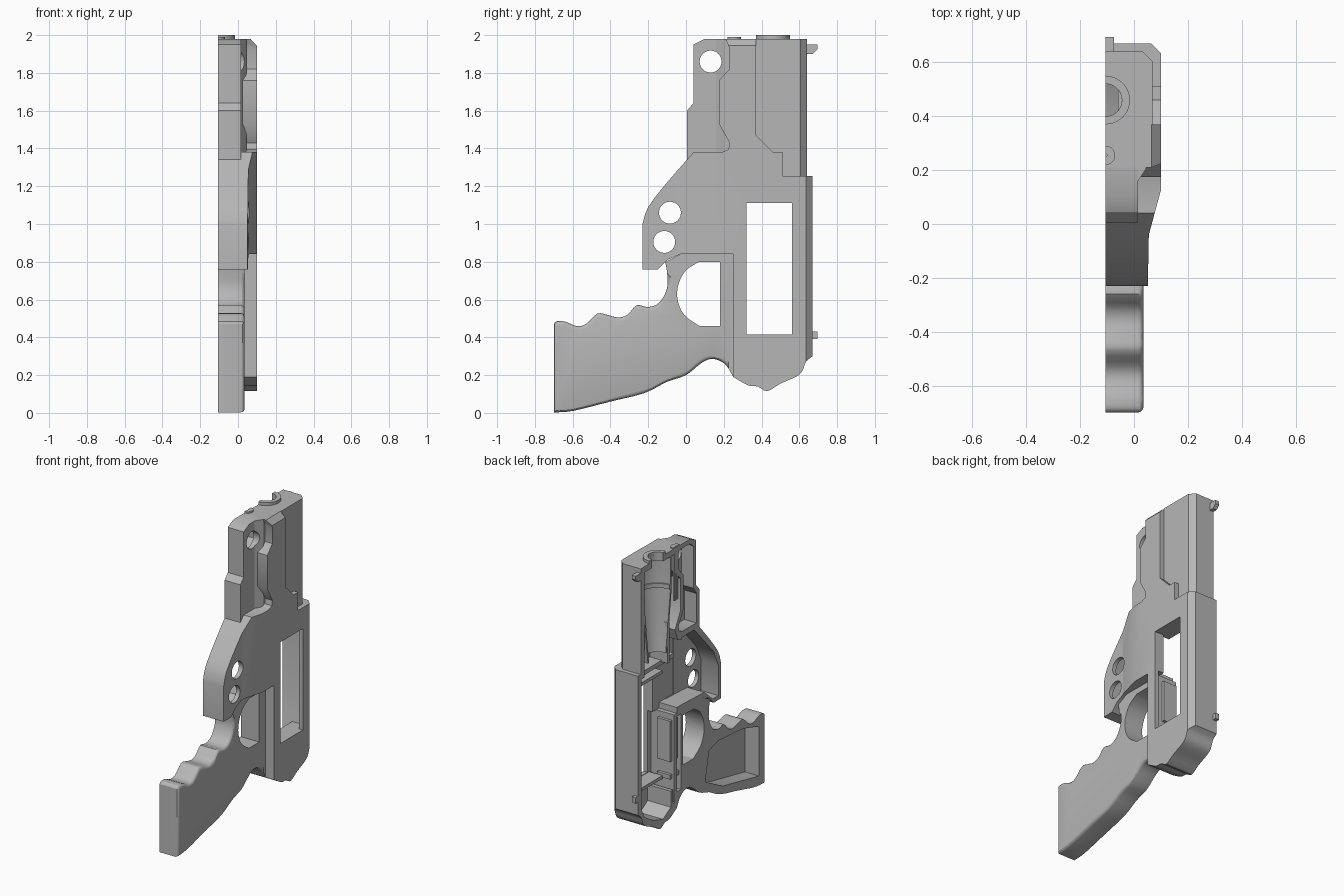
import bpy, bmesh, math
from mathutils import Vector

if "Cube" in bpy.data.objects:
    bpy.data.objects.remove(bpy.data.objects["Cube"])

grey = bpy.data.materials.new("matte grey")
grey.use_nodes = True
grey.diffuse_color = (0.47, 0.47, 0.47, 1)
grey.node_tree.nodes["Principled BSDF"].inputs["Base Color"].default_value = grey.diffuse_color

OPEN = -0.105    # plane of the open side
SKIN = 0.1       # plane of the outer side
SLIDE = 0.068    # plane of the recessed slide panel
parts = []


def finish(name, bm):
    bmesh.ops.recalc_face_normals(bm, faces=bm.faces)
    mesh = bpy.data.meshes.new(name)
    bm.to_mesh(mesh)
    bm.free()
    mesh.materials.append(grey)
    obj = bpy.data.objects.new(name, mesh)
    bpy.context.collection.objects.link(obj)
    parts.append(obj)
    return obj


def prism(name, points, low, high, axis="x", round_edge=None):
    """Extrude a flat outline along an axis, optionally rounding chosen edges of the far side."""
    place = {"x": lambda a, b: (low, a, b),
             "y": lambda a, b: (a, low, b),
             "z": lambda a, b: (a, b, low)}[axis]
    bm = bmesh.new()
    face = bm.faces.new([bm.verts.new(place(*p)) for p in points])
    out = bmesh.ops.extrude_face_region(bm, geom=[face])
    shift = Vector([high - low if axis == k else 0 for k in "xyz"])
    moved = [g for g in out["geom"] if isinstance(g, bmesh.types.BMVert)]
    bmesh.ops.translate(bm, verts=moved, vec=shift)
    if round_edge:
        edges = [e for e in bm.edges if all(v in moved and round_edge(v.co) for v in e.verts)]
        bmesh.ops.bevel(bm, geom=edges, offset=0.02, segments=3, profile=0.5,
                        affect="EDGES", clamp_overlap=False)
    return finish(name, bm)


def box(name, x, y, z):
    return prism(name, [(y[0], z[0]), (y[1], z[0]), (y[1], z[1]), (y[0], z[1])], *x)


def half_lathe(name, y, profile):
    """Half revolve a radius and height outline about an upright axis on the open plane."""
    bm = bmesh.new()
    face = bm.faces.new([bm.verts.new((OPEN, y - r, z)) for r, z in profile])
    bmesh.ops.spin(bm, geom=[face] + face.edges[:] + face.verts[:], cent=(OPEN, y, 0),
                   axis=(0, 0, 1), angle=math.pi, steps=20, use_duplicate=False)
    bmesh.ops.remove_doubles(bm, verts=bm.verts, dist=0.0001)
    return finish(name, bm)


def cut(obj, *cutters):
    """Subtract the cutters and discard them."""
    for cutter in cutters:
        mod = obj.modifiers.new("cut", "BOOLEAN")
        mod.operation, mod.solver, mod.object = "DIFFERENCE", "EXACT", cutter
    graph = bpy.context.evaluated_depsgraph_get()
    mesh = bpy.data.meshes.new_from_object(obj.evaluated_get(graph))
    obj.modifiers.clear()
    obj.data = mesh
    for cutter in cutters:
        parts.remove(cutter)
        bpy.data.objects.remove(cutter)


def circle(y, z, r, n=32):
    return [(y + r * math.cos(math.tau * i / n), z + r * math.sin(math.tau * i / n)) for i in range(n)]


def hole(y, z, r=0.058):
    return prism("hole_cutter", circle(y, z, r), -1, 1)


def curve(points, steps=3):
    """Smooth curve through the points."""
    pts = [Vector(p) for p in points]
    pts = [pts[0]] + pts + [pts[-1]]
    out = []
    for a, b, c, d in zip(pts, pts[1:], pts[2:], pts[3:]):
        for i in range(steps):
            t = i / steps
            out.append((b * 2 + (c - a) * t + (a * 2 - b * 5 + c * 4 - d) * t ** 2
                        + (b * 3 - a - c * 3 + d) * t ** 3) / 2)
    return [tuple(p) for p in out] + [tuple(pts[-1])]


def upper_hollow():
    """Upper and forward cavity, shared by frame and slide."""
    return prism("cavity_cutter", [
        (.32, 1.2), (.6, 1.2), (.6, 1.94), (.27, 1.94), (.27, 1.82), (.21, 1.75), (.21, 1.53),
        (.27, 1.42), (.24, 1.34), (.1, 1.3), (.1, .88), (.25, .88), (.25, .84), (.32, .84)],
        -.2, .03)


def rear_chamfer(x, y):
    return prism("chamfer_cutter", [(x + .02, y - .055), (x - .055, y + .02), (x + .02, y + .02)],
                 0.2, 2.1, "z")


# Main frame with the front guard, rising as a strip beside the slide
belly = curve([(.25, .19), (.33, .145), (.38, .14), (.43, .115), (.5, .155), (.58, .19),
               (.615, .22), (.635, .27), (.67, .3)])
guard = curve([(.04, 1.38), (-.1, 1.22), (-.2, 1.09), (-.23, 1)])
seam = [(.37, 1.98), (.37, 1.47), (.46, 1.38), (.51, 1.38), (.51, 1.255)]
frame = prism("frame", belly + [(.67, 1.255)] + seam[::-1] + [
    (.21, 1.98), (.23, 1.93), (.23, 1.82), (.175, 1.76), (.175, 1.53), (.23, 1.43),
    (.225, 1.395), (.19, 1.38)] + guard + [
    (-.23, .76), (-.15, .76), (-.1, .81), (-.03, .84), (.25, .84)], OPEN, SKIN)
slope = prism("slope_cutter", [(.115, .181), (.055, -.04), (.05, -.3), (.3, -.3), (.3, .181)],
              .7, 1.45, "z")
top_chamfer = prism("chamfer_cutter", [(.12, 1.925), (.045, 2), (.2, 2)], 0, 1, "y")
lower_hollow = prism("cavity_cutter", [
    (.28, .24), (.4, .17), (.5, .2), (.6, .26), (.63, .32), (.63, 1.22), (.32, 1.22),
    (.32, .84), (.28, .84)], -.2, .07)
guard_hollow = prism("cavity_cutter", [
    (-.2, .79), (-.2, 1), (-.15, 1.11), (.06, 1.34), (.2, 1.34), (.2, .88), (-.05, .87),
    (-.14, .79)], -.2, .025)
window = box("window_cutter", (-1, 1), (.32, .56), (.415, 1.11))
cut(frame, slope, rear_chamfer(SKIN, .67), top_chamfer, lower_hollow, upper_hollow(),
    guard_hollow, window, hole(-.085, 1.06), hole(-.115, .905))

# Recessed slide panel at the upper rear
slide = prism("slide", seam + [(.64, 1.255), (.64, 1.98)], OPEN, SLIDE)
bore = prism("bore_cutter", [(OPEN + a, b) for a, b in circle(0, .46, .06)], 1.9, 2.1, "z")
cut(slide, rear_chamfer(SLIDE, .64), upper_hollow(), bore)

# Recessed nose block at the upper front, with a ramp towards the frame
nose = prism("nose_block", [(.005, 1.34), (.005, 1.6), (.04, 1.64), (.04, 1.95), (.1, 1.98),
                            (.25, 1.98), (.25, 1.34)], OPEN, .015)
nose_hollow = prism("cavity_cutter", [(.035, 1.3), (.035, 1.58), (.07, 1.63), (.07, 1.92),
                                      (.11, 1.95), (.3, 1.95), (.3, 1.3)], -.2, -.015)
cut(nose, nose_hollow, hole(.13, 1.86))
ramp = prism("nose_ramp", [(0, .16), (.015, .16), (.045, .205), (.045, .24), (0, .24)],
             1.38, 1.98, "z")
cut(ramp, hole(.13, 1.86))

# Grip with finger grooves, trigger opening and inner pockets
fingers = curve([(-.7, .47), (-.685, .485), (-.64, .483), (-.58, .46), (-.53, .47),
                 (-.47, .525), (-.42, .52), (-.36, .505), (-.31, .52), (-.26, .57),
                 (-.2, .56), (-.14, .585), (-.1, .66), (-.1, .74), (-.11, .8)])
heel = curve([(.25, .19), (.21, .255), (.15, .285), (.09, .27), (0, .2), (-.1, .165),
              (-.22, .105), (-.4, .06), (-.6, .01), (-.7, .003)])
grip = prism("grip", fingers + [(-.03, .84), (.25, .84)] + heel, OPEN, .035,
             round_edge=lambda c: c.y < .24 and c.z < .76)
trigger_gap = prism("trigger_cutter", [(.18, .46), (.18, .8)] + curve(
    [(.07, .8), (0, .755), (-.04, .68), (-.045, .6), (-.01, .52), (.07, .46)]), -1, 1)
pocket = prism("pocket_cutter", [(-.64, .07), (-.64, .41), (-.47, .46), (-.2, .48), (-.1, .45),
                                 (-.06, .25), (-.25, .15)], -.2, 0)
side_pocket = box("pocket_cutter", (-.2, 0), (.205, .3), (.3, .82))
cut(grip, trigger_gap, pocket, side_pocket)

# Ledges above and below the side window
for label, z in (("lower", .39), ("upper", 1.112)):
    box(label + "_window_ledge", (-.03, .08), (.3, .64), (z, z + .022))

# Muzzle ring, barrel channel, sight pin
half_lathe("muzzle_ring", .46, [(.06, 1.97), (.09, 1.97), (.09, 2), (.06, 2)])
half_lathe("barrel_channel", .46, [(.155, 1.95), (.142, 1.95), (.142, 1.72), (.09, 1.3),
                                   (.103, 1.3), (.155, 1.72)])
half_lathe("channel_band", .46, [(.132, 1.72), (.15, 1.72), (.15, 1.75), (.132, 1.75)])
half_lathe("sight_pin", .255, [(.005, 1.97), (.035, 1.97), (.035, 1.99), (.005, 1.99)])
half_lathe("sight_rod", .255, [(.004, 1.62), (.02, 1.62), (.02, 1.98), (.004, 1.98)])

# Rear hooks
prism("upper_hook", [(.63, 1.95), (.695, 1.95), (.695, 1.925), (.67, 1.9), (.63, 1.9)], OPEN, -.075)
box("lower_hook", (OPEN, -.075), (.66, .695), (.39, .43))

# Inner ribs and trigger mechanism supports
box("inner_rib", (OPEN, .04), (.33, .35), (1.22, 1.5))
box("cross_rib", (-.06, .04), (.22, .62), (1.2, 1.23))
box("switch_mount", (-.09, .01), (.22, .3), (.52, .8))
box("trigger_shelf", (-.09, .01), (.2, .3), (.4, .43))
box("lower_rib", (OPEN, .08), (.29, .315), (.22, .33))

# Smooth the curved walls and keep edges crisp
bpy.ops.object.select_all(action="DESELECT")
for part in parts:
    part.select_set(True)
bpy.context.view_layer.objects.active = frame
bpy.ops.object.shade_smooth_by_angle(angle=math.radians(30))
